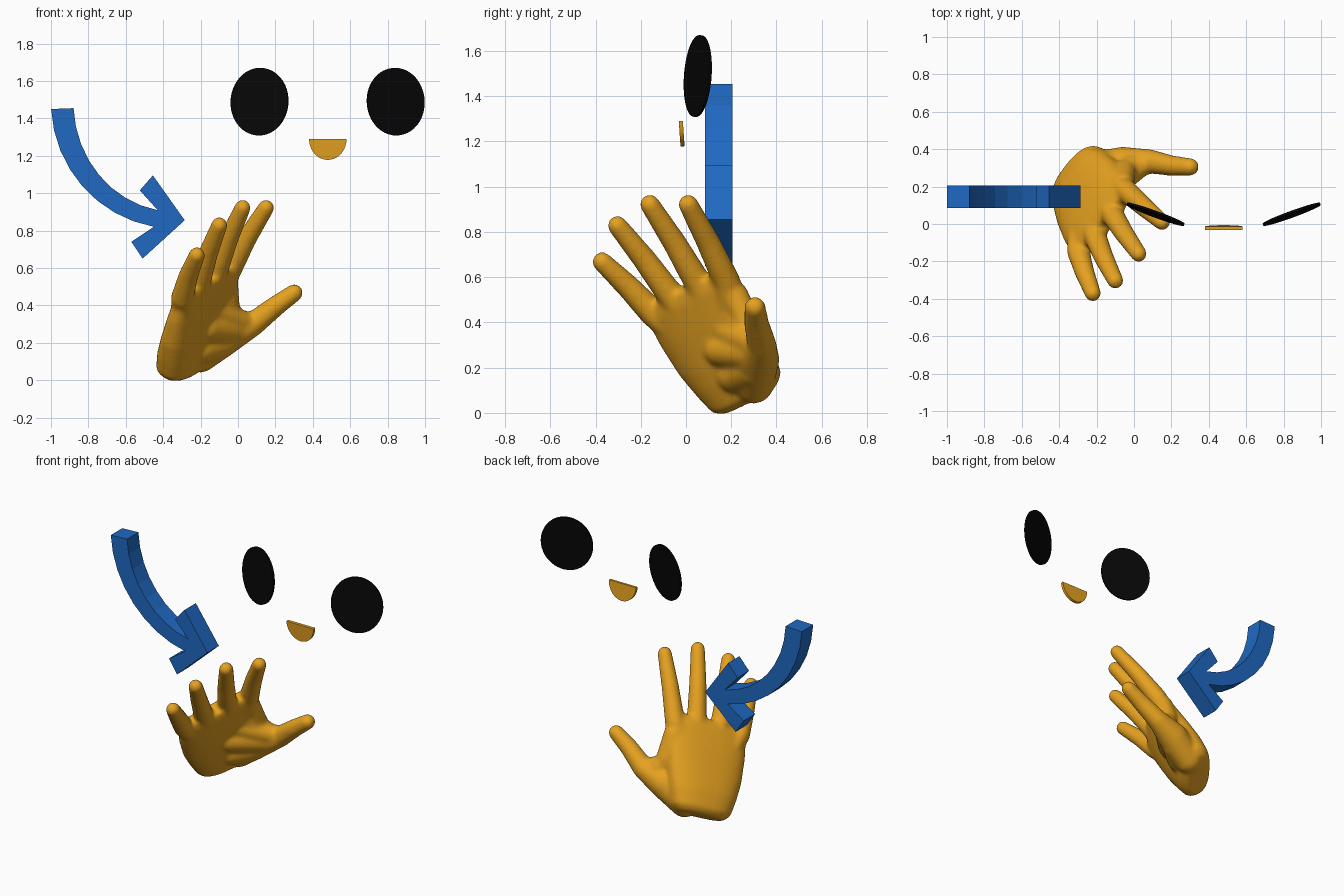
import bpy, bmesh, math
from mathutils import Vector, Matrix

if "Cube" in bpy.data.objects:
    bpy.data.objects.remove(bpy.data.objects["Cube"])


def material(name, rgb):
    m = bpy.data.materials.new(name)
    m.diffuse_color = (*rgb, 1)
    m.use_nodes = True
    m.node_tree.nodes["Principled BSDF"].inputs["Base Color"].default_value = m.diffuse_color
    return m


GOLD = material("gold", (0.79, 0.36, 0.015))
BLUE = material("blue", (0.014, 0.14, 0.54))
BLACK = material("black", (0.002, 0.002, 0.002))


def finish(bm, name, mat):
    bmesh.ops.recalc_face_normals(bm, faces=bm.faces)
    me = bpy.data.meshes.new(name)
    bm.to_mesh(me)
    bm.free()
    me.materials.append(mat)
    ob = bpy.data.objects.new(name, me)
    bpy.context.collection.objects.link(ob)
    return ob


def plate(name, mat, outline, depth):
    """Extrude an (x, z) outline along y, centred on y = 0."""
    bm = bmesh.new()
    face = bm.faces.new([bm.verts.new((x, -depth / 2, z)) for x, z in outline])
    ext = bmesh.ops.extrude_face_region(bm, geom=[face])
    moved = [v for v in ext["geom"] if isinstance(v, bmesh.types.BMVert)]
    bmesh.ops.translate(bm, verts=moved, vec=(0, depth, 0))
    return finish(bm, name, mat)


# Hand: palm axes run across the knuckles, along the fingers, out of the palm
ACROSS = Vector((0.57, 0.735, 0.36)).normalized()
ALONG = Vector((0.25, -0.475, 0.845)).normalized()
OUT = ACROSS.cross(ALONG).normalized()


def loft(bm, sections, n=32, power=2.5):
    rings = []
    for centre, width, thick in sections:
        ring = []
        for i in range(n):
            a = 2 * math.pi * i / n
            c, s = math.cos(a), math.sin(a)
            c = math.copysign(abs(c) ** (2 / power), c)
            s = math.copysign(abs(s) ** (2 / power), s)
            ring.append(bm.verts.new(Vector(centre) + ACROSS * width * c + OUT * thick * s))
        rings.append(ring)
    for r0, r1 in zip(rings, rings[1:]):
        for i in range(n):
            j = (i + 1) % n
            bm.faces.new((r0[i], r0[j], r1[j], r1[i]))
    bm.faces.new(rings[0])
    bm.faces.new(rings[-1])


def digit(bm, path, radii, steps=12):
    """Sweep balls of changing radius along a path."""
    for k in range(len(path) - 1):
        a, b = Vector(path[k]), Vector(path[k + 1])
        for i in range(steps + 1):
            t = i / steps
            r = radii[k] + (radii[k + 1] - radii[k]) * t
            bmesh.ops.create_icosphere(bm, subdivisions=3, radius=r,
                                       matrix=Matrix.Translation(a.lerp(b, t)))


hand = bmesh.new()
# Palm, from wrist to knuckles
loft(hand, [((-0.297, 0.285, 0.062), 0.155, 0.075),
            ((-0.290, 0.267, 0.09), 0.195, 0.105),
            ((-0.268, 0.215, 0.18), 0.225, 0.108),
            ((-0.243, 0.160, 0.268), 0.247, 0.100),
            ((-0.205, 0.082, 0.402), 0.26, 0.084),
            ((-0.172, 0.02, 0.51), 0.257, 0.066),
            ((-0.155, -0.005, 0.555), 0.215, 0.045)])
# Four fingers, rooted inside the palm
root = Vector((-0.27, 0.22, 0.17))
for base, tip in (((-0.045, 0.18, 0.58), (0.15, 0.01, 0.922)),
                  ((-0.118, 0.055, 0.57), (0.025, -0.16, 0.922)),
                  ((-0.208, -0.065, 0.515), (-0.10, -0.303, 0.828)),
                  ((-0.298, -0.145, 0.44), (-0.22, -0.371, 0.668))):
    b, t = Vector(base), Vector(tip)
    digit(hand, (b.lerp(root, 0.4), b, b.lerp(t, 0.5) - OUT * 0.008, t),
          (0.07, 0.062, 0.054, 0.045))
# Thumb with its fleshy base
digit(hand, ((-0.20, 0.30, 0.13), (-0.06, 0.318, 0.235), (0.08, 0.335, 0.30),
             (0.20, 0.312, 0.395), (0.301, 0.305, 0.467)),
      (0.09, 0.096, 0.066, 0.056, 0.048))
# Fleshy fill between thumb and palm, from the wrist up to the first finger
for inner, outer_end, r in (((-0.20, 0.22, 0.17), (-0.09, 0.30, 0.20), 0.085),
                            ((-0.17, 0.16, 0.28), (-0.01, 0.315, 0.265), 0.08),
                            ((-0.14, 0.17, 0.37), (0.04, 0.32, 0.305), 0.064),
                            ((-0.11, 0.19, 0.45), (-0.02, 0.305, 0.33), 0.062),
                            ((-0.06, 0.215, 0.52), (-0.05, 0.28, 0.38), 0.062)):
    digit(hand, (inner, outer_end), (r, r))
hand = finish(hand, "hand", GOLD)
fuse = hand.modifiers.new("fuse", 'REMESH')
fuse.mode = 'VOXEL'
fuse.voxel_size = 0.01
fuse.use_smooth_shade = True
soften = hand.modifiers.new("soften", 'SMOOTH')
soften.factor = 0.5
soften.iterations = 20

# Curved arrow: bent shaft plus a chevron head
inner, outer = [], []
for i in range(9):
    a = math.radians(183 + 77 * i / 8)
    c, s = math.cos(a), math.sin(a)
    wide, low = 0.605, 0.63
    outer.append((-0.335 + (wide + 0.06) * c, 1.485 + (low + 0.045) * s))
    inner.append((-0.335 + (wide - 0.06) * c, 1.485 + (low - 0.045) * s))
head = [(-0.525, 1.015), (-0.455, 1.095), (-0.285, 0.855), (-0.51, 0.65), (-0.57, 0.74)]
arrow = plate("arrow", BLUE, inner + head + outer[::-1], 0.12)
arrow.location.y = 0.145

# Eyes: thin ovals angled away from each other
oval = [(0.163 * math.cos(i * math.pi / 24), 0.181 * math.sin(i * math.pi / 24))
        for i in range(48)]
for name, x, turn in (("left_eye", 0.115, -20), ("right_eye", 0.843, 20)):
    eye = plate(name, BLACK, oval, 0.012)
    eye.location = (x, 0.052, 1.489)
    eye.rotation_euler = (math.radians(-4), 0, math.radians(turn))

# Mouth: half-round plate leaning slightly forward
smile = [(0.1 * math.cos(i * math.pi / 20), -0.112 * math.sin(i * math.pi / 20))
         for i in range(21)]
mouth = plate("mouth", GOLD, smile, 0.018)
mouth.location = (0.48, -0.023, 1.29)
mouth.rotation_euler.x = math.radians(4)
